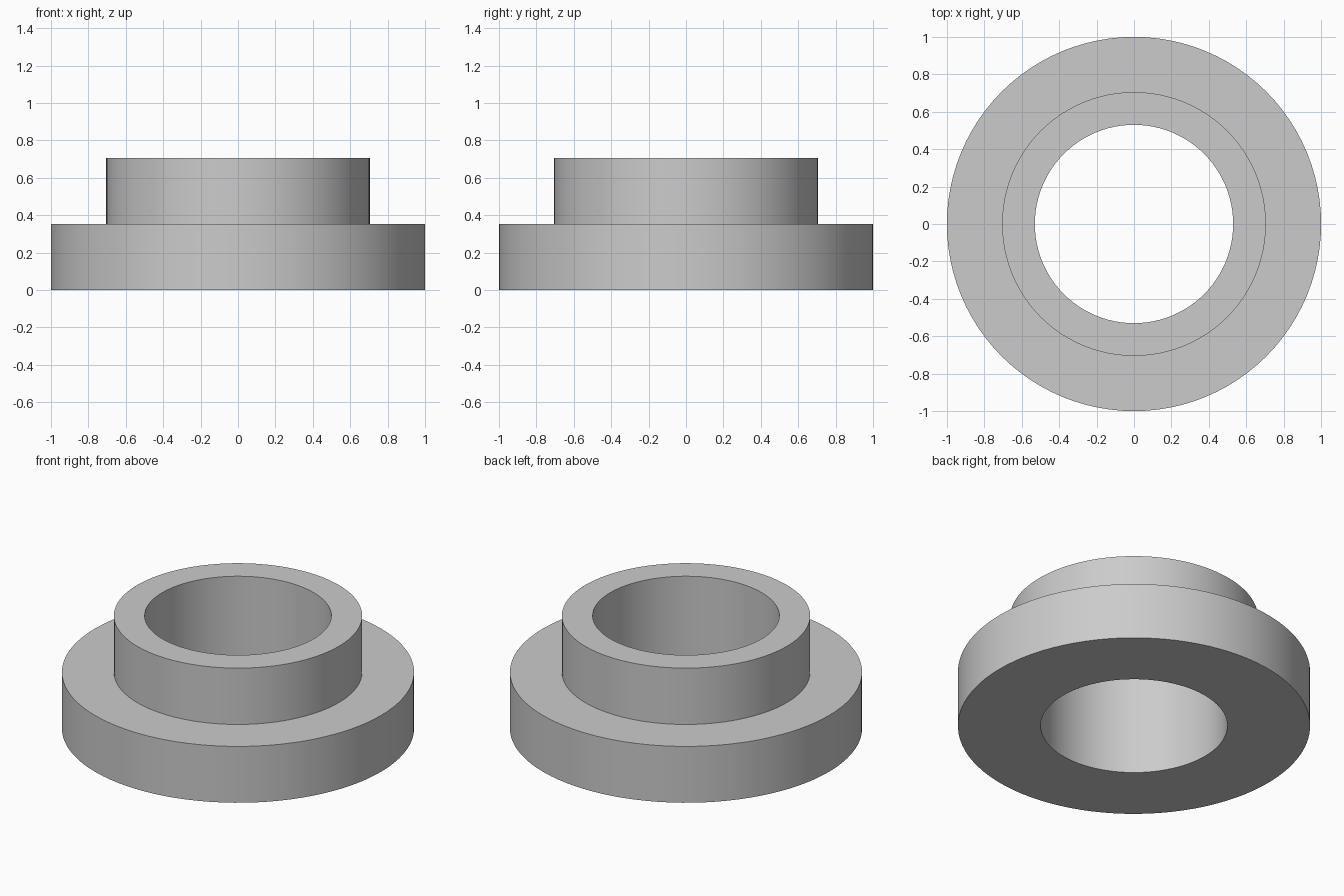
import bpy
import bmesh
from math import cos, sin, tau, radians

cube = bpy.data.objects.get("Cube")
if cube:
    bpy.data.objects.remove(cube, do_unlink=True)

SEGMENTS = 96
BORE, COLLAR, FLANGE = 0.53, 0.705, 1.0
STEP, TOP = 0.353, 0.706

# Plain grey metal
grey = bpy.data.materials.new("grey metal")
grey.use_nodes = True
colour = (0.6, 0.6, 0.6, 1)
grey.diffuse_color = colour
grey.node_tree.nodes["Principled BSDF"].inputs["Base Color"].default_value = colour


def lathe(name, profile):
    """Turn a closed (radius, height) profile around the z axis."""
    bm = bmesh.new()
    rings = []
    for i in range(SEGMENTS):
        a = tau * i / SEGMENTS
        rings.append([bm.verts.new((r * cos(a), r * sin(a), z)) for r, z in profile])
    for i, ring in enumerate(rings):
        following = rings[(i + 1) % SEGMENTS]
        for j in range(len(profile)):
            k = (j + 1) % len(profile)
            bm.faces.new((ring[j], following[j], following[k], ring[k]))
    bmesh.ops.recalc_face_normals(bm, faces=bm.faces)
    mesh = bpy.data.meshes.new(name)
    bm.to_mesh(mesh)
    bm.free()
    mesh.materials.append(grey)
    obj = bpy.data.objects.new(name, mesh)
    bpy.context.collection.objects.link(obj)
    bpy.ops.object.select_all(action="DESELECT")
    obj.select_set(True)
    bpy.context.view_layer.objects.active = obj
    bpy.ops.object.shade_smooth_by_angle(angle=radians(30))
    return obj


# Wide flange, narrower collar and straight bore as one turned part
lathe("flanged_bushing", [
    (BORE, 0), (FLANGE, 0), (FLANGE, STEP),
    (COLLAR, STEP), (COLLAR, TOP), (BORE, TOP),
])
